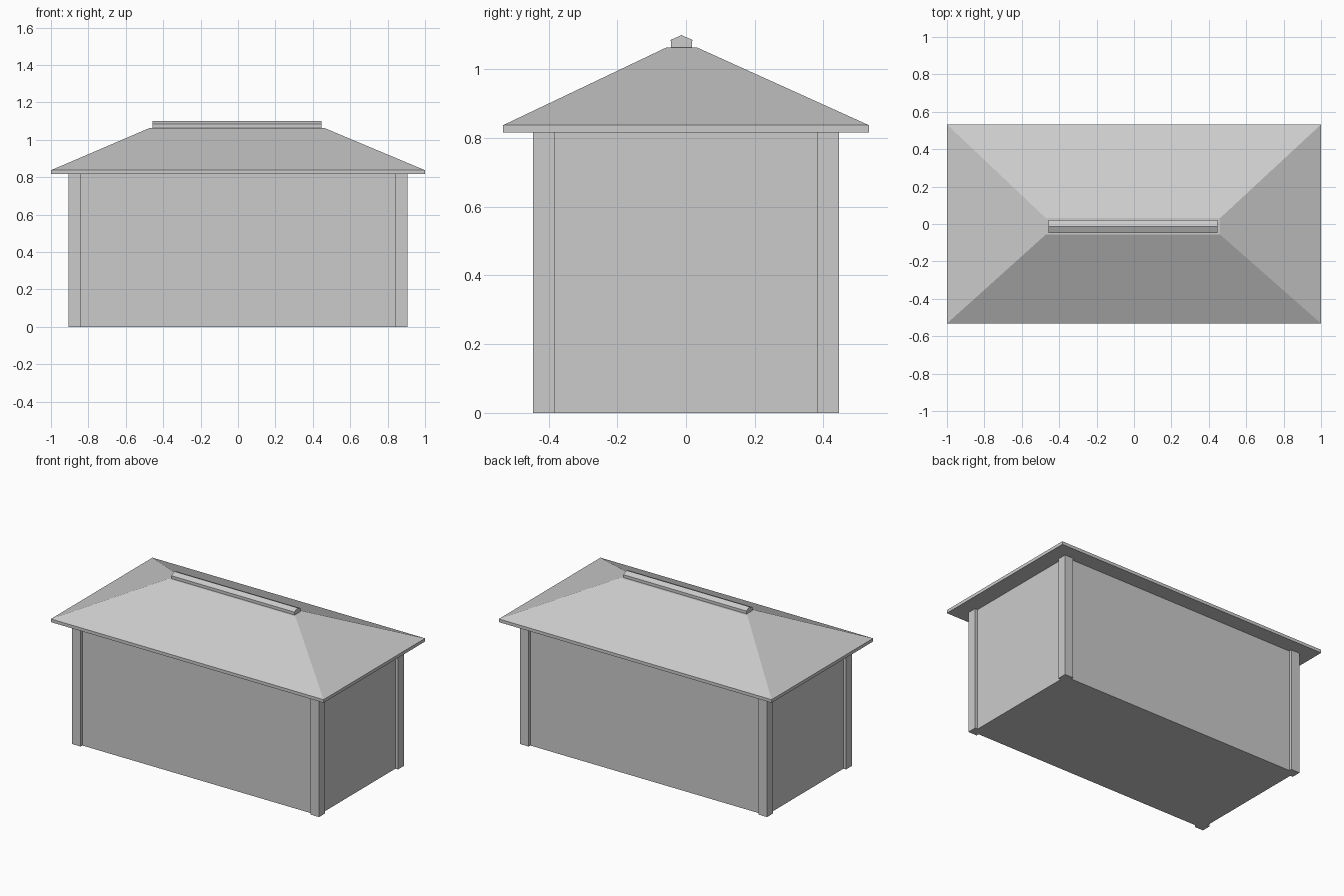
import bpy, bmesh

if "Cube" in bpy.data.objects:
    bpy.data.objects.remove(bpy.data.objects["Cube"])


def mesh_object(name, verts, faces):
    mesh = bpy.data.meshes.new(name)
    bm = bmesh.new()
    vs = [bm.verts.new(v) for v in verts]
    for f in faces:
        bm.faces.new([vs[i] for i in f])
    bmesh.ops.recalc_face_normals(bm, faces=bm.faces)
    bm.to_mesh(mesh)
    bm.free()
    obj = bpy.data.objects.new(name, mesh)
    bpy.context.collection.objects.link(obj)
    return obj


def loft(name, rings):
    """Stack closed rings of equal length and cap both ends."""
    n = len(rings[0])
    faces = [list(range(n)), [(len(rings) - 1) * n + i for i in range(n)]]
    for r in range(len(rings) - 1):
        for i in range(n):
            j = (i + 1) % n
            faces.append([r * n + i, r * n + j, (r + 1) * n + j, (r + 1) * n + i])
    return mesh_object(name, [v for ring in rings for v in ring], faces)


def rect(x0, x1, y0, y1, z):
    return [(x0, y0, z), (x1, y0, z), (x1, y1, z), (x0, y1, z)]


def box(name, x0, x1, y0, y1, z0, z1):
    return loft(name, [rect(x0, x1, y0, y1, z0), rect(x0, x1, y0, y1, z1)])


EAVE = 0.816

# Main walls, set back slightly from the corner posts
box("walls", -0.887, 0.887, -0.427, 0.427, 0, EAVE)

# Square corner posts
for sx, side in ((-1, "left"), (1, "right")):
    for sy, end in ((-1, "front"), (1, "back")):
        xs = sorted((sx * 0.843, sx * 0.906))
        ys = sorted((sy * 0.383, sy * 0.445))
        box(f"{end}_{side}_post", *xs, *ys, 0, EAVE)

# Hipped roof with a fascia edge and a narrow flat top
loft("roof", [
    rect(-1, 1, -0.532, 0.532, EAVE),
    rect(-1, 1, -0.532, 0.532, 0.837),
    rect(-0.472, 0.461, -0.057, 0.032, 1.063),
])

# Gabled ridge vent with small overhanging lips
cy = -0.013
profile = [(-0.03, 1.055), (0.03, 1.055), (0.03, 1.083), (0.034, 1.084),
           (0, 1.099), (-0.034, 1.084), (-0.03, 1.083)]
loft("ridge_vent", [[(x, cy + y, z) for y, z in profile] for x in (-0.457, 0.446)])
